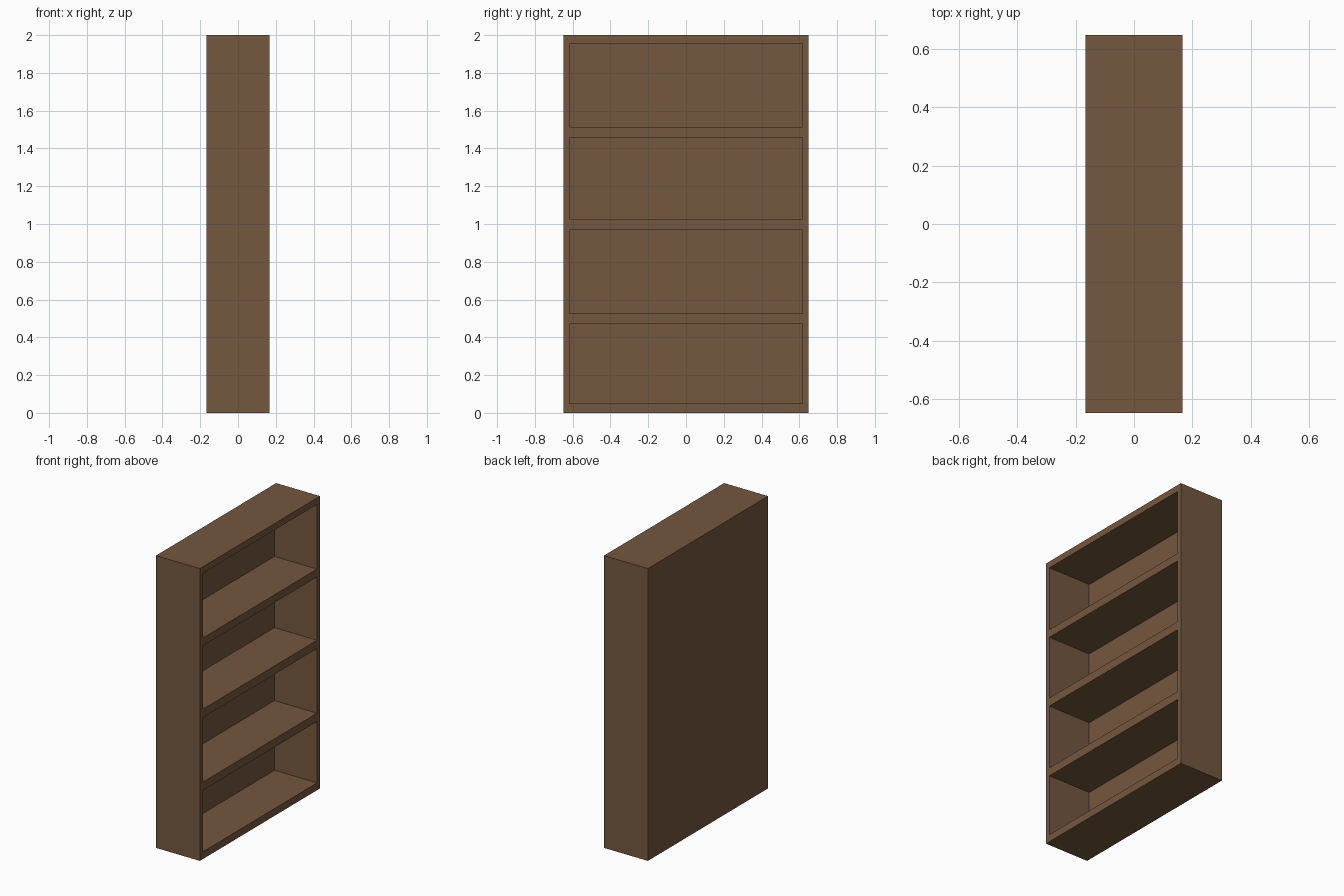
import bpy

if "Cube" in bpy.data.objects:
    bpy.data.objects.remove(bpy.data.objects["Cube"])

HALF_X, HALF_Y, HEIGHT = 0.166, 0.649, 2.0
SIDE, BACK = 0.032, 0.01          # side board and back panel thickness
BAYS = [(0.05, 0.47), (0.527, 0.968), (1.026, 1.459), (1.513, 1.955)]


def box(name, lo, hi):
    bpy.ops.mesh.primitive_cube_add(size=1, location=[(a + b) / 2 for a, b in zip(lo, hi)])
    ob = bpy.context.object
    ob.name = name
    ob.scale = [b - a for a, b in zip(lo, hi)]
    bpy.ops.object.transform_apply(location=True, rotation=False, scale=True)
    return ob


# Solid carcass
bookcase = box("bookcase", (-HALF_X, -HALF_Y, 0), (HALF_X, HALF_Y, HEIGHT))

# Hollow out the four shelf bays, open towards +x
for i, (z0, z1) in enumerate(BAYS):
    cutter = box(f"bay_cutter_{i + 1}", (-HALF_X + BACK, -HALF_Y + SIDE, z0),
                 (HALF_X + 0.1, HALF_Y - SIDE, z1))
    cutter.hide_render = True
    mod = bookcase.modifiers.new("shelf_bay", 'BOOLEAN')
    mod.operation = 'DIFFERENCE'
    mod.solver = 'EXACT'
    mod.object = cutter
    bpy.context.view_layer.objects.active = bookcase
    bpy.ops.object.modifier_apply(modifier=mod.name)
    bpy.data.objects.remove(cutter, do_unlink=True)

# Brown wood
wood = bpy.data.materials.new("wood")
wood.diffuse_color = (0.175, 0.096, 0.049, 1)
wood.use_nodes = True
wood.node_tree.nodes["Principled BSDF"].inputs["Base Color"].default_value = wood.diffuse_color
bookcase.data.materials.clear()
bookcase.data.materials.append(wood)
